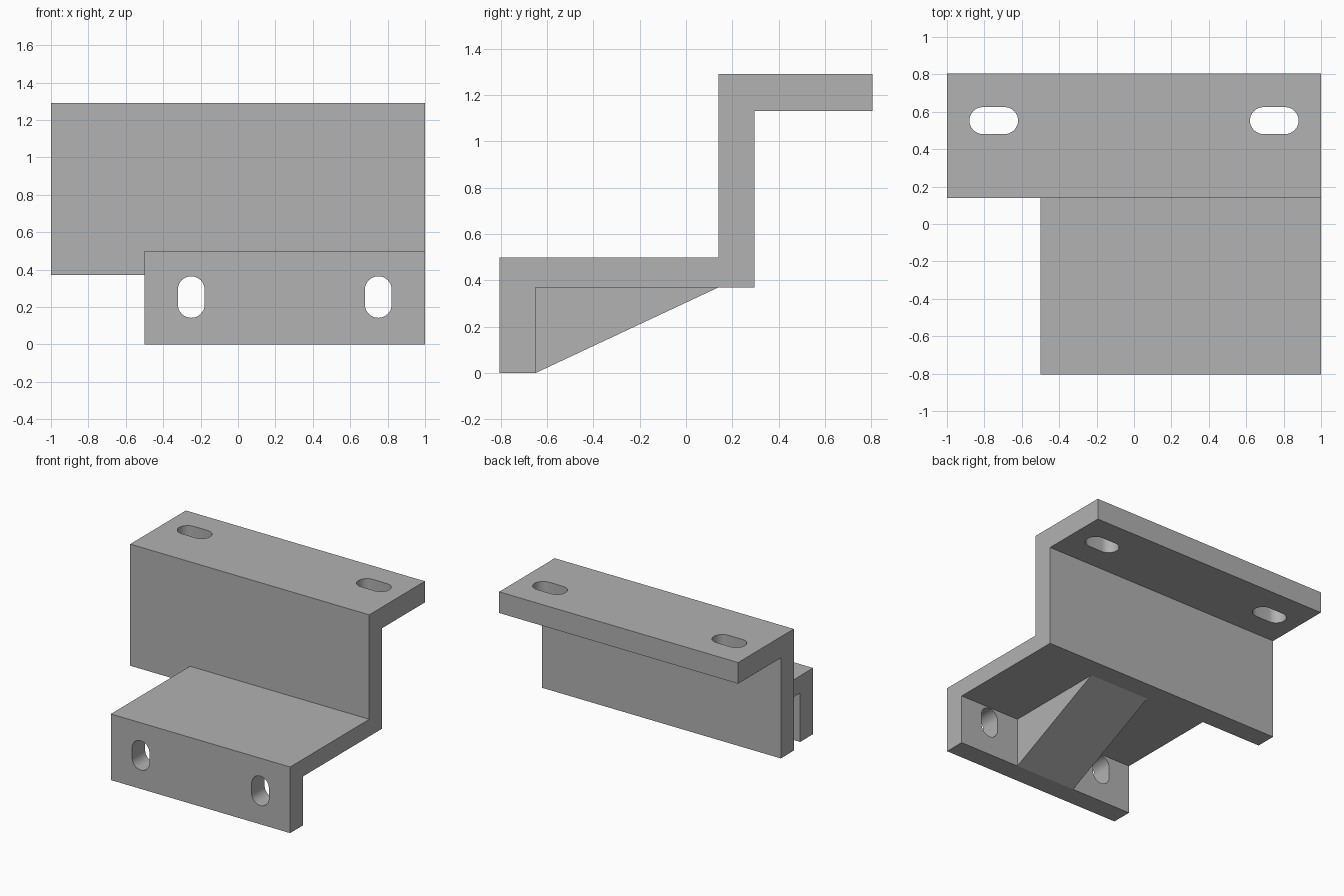
import bpy, bmesh, math
from mathutils import Vector

if "Cube" in bpy.data.objects:
    bpy.data.objects.remove(bpy.data.objects["Cube"], do_unlink=True)

grey = bpy.data.materials.new("plain grey")
grey.use_nodes = True
colour = (0.445, 0.445, 0.445, 1)
grey.diffuse_color = colour
grey.node_tree.nodes["Principled BSDF"].inputs["Base Color"].default_value = colour


def prism(name, points, direction):
    """Closed outline of 3D points, extruded along a direction."""
    bm = bmesh.new()
    face = bm.faces.new([bm.verts.new(p) for p in points])
    ext = bmesh.ops.extrude_face_region(bm, geom=[face])
    moved = [v for v in ext["geom"] if isinstance(v, bmesh.types.BMVert)]
    bmesh.ops.translate(bm, verts=moved, vec=direction)
    bmesh.ops.recalc_face_normals(bm, faces=bm.faces)
    mesh = bpy.data.meshes.new(name)
    bm.to_mesh(mesh)
    bm.free()
    mesh.materials.append(grey)
    obj = bpy.data.objects.new(name, mesh)
    bpy.context.collection.objects.link(obj)
    return obj


def side_profile(name, outline, x0, x1):
    """Outline in y and z, extruded from x0 to x1."""
    return prism(name, [(x0, y, z) for y, z in outline], (x1 - x0, 0, 0))


def slot(name, centre, along, across, length, width, depth=0.5, steps=16):
    """Round-ended slot cutter centred on a point."""
    centre, along, across = Vector(centre), Vector(along), Vector(across)
    normal = along.cross(across)
    r, points = width / 2, []
    for end in (1, -1):
        for i in range(steps + 1):
            a = math.pi * (i / steps - 0.5)
            shift = end * (length / 2 - r + r * math.cos(a))
            points.append(centre + along * shift + across * (end * r * math.sin(a))
                          - normal * depth / 2)
    return prism(name, points, normal * depth)


def combine(target, tool, operation):
    """Apply a boolean and remove the tool."""
    bpy.context.view_layer.objects.active = target
    mod = target.modifiers.new(operation.title(), "BOOLEAN")
    mod.operation, mod.solver, mod.object = operation, "EXACT", tool
    bpy.ops.object.modifier_apply(modifier=mod.name)
    bpy.data.objects.remove(tool, do_unlink=True)


# Stepped bracket: front lip, shelf, upright wall and top flange
FRONT, LIP, STEP, WALL, BACK = -0.805, -0.65, 0.14, 0.295, 0.805
UNDER, SHELF, FLANGE, TOP = 0.37, 0.5, 1.13, 1.29
bracket = side_profile("stepped_bracket", [
    (FRONT, 0), (LIP, 0), (LIP, UNDER), (WALL, UNDER), (WALL, FLANGE),
    (BACK, FLANGE), (BACK, TOP), (STEP, TOP), (STEP, SHELF), (FRONT, SHELF)], -1, 1)

# Shelf and lip are shorter than the wall on the right
combine(bracket, side_profile("shelf_cutter", [
    (-1, -0.2), (STEP, -0.2), (STEP, 0.8), (-1, 0.8)], -1.2, -0.5), "DIFFERENCE")

# Mounting slots: upright in the lip, sideways in the flange
for x in (-0.25, 0.75):
    combine(bracket, slot("lip_slot_cutter", (x, -0.73, 0.253), (0, 0, 1), (1, 0, 0),
                          0.222, 0.144), "DIFFERENCE")
for x in (-0.75, 0.75):
    combine(bracket, slot("flange_slot_cutter", (x, 0.553, 1.21), (1, 0, 0), (0, 1, 0),
                          0.26, 0.144), "DIFFERENCE")

# Triangular gusset under the shelf
gusset = side_profile("gusset", [(LIP, 0), (STEP, UNDER), (LIP, UNDER)], 0, 0.5)

for obj in (bracket, gusset):
    bpy.ops.object.select_all(action="DESELECT")
    obj.select_set(True)
    bpy.context.view_layer.objects.active = obj
    bpy.ops.object.shade_smooth_by_angle(angle=math.radians(30))
